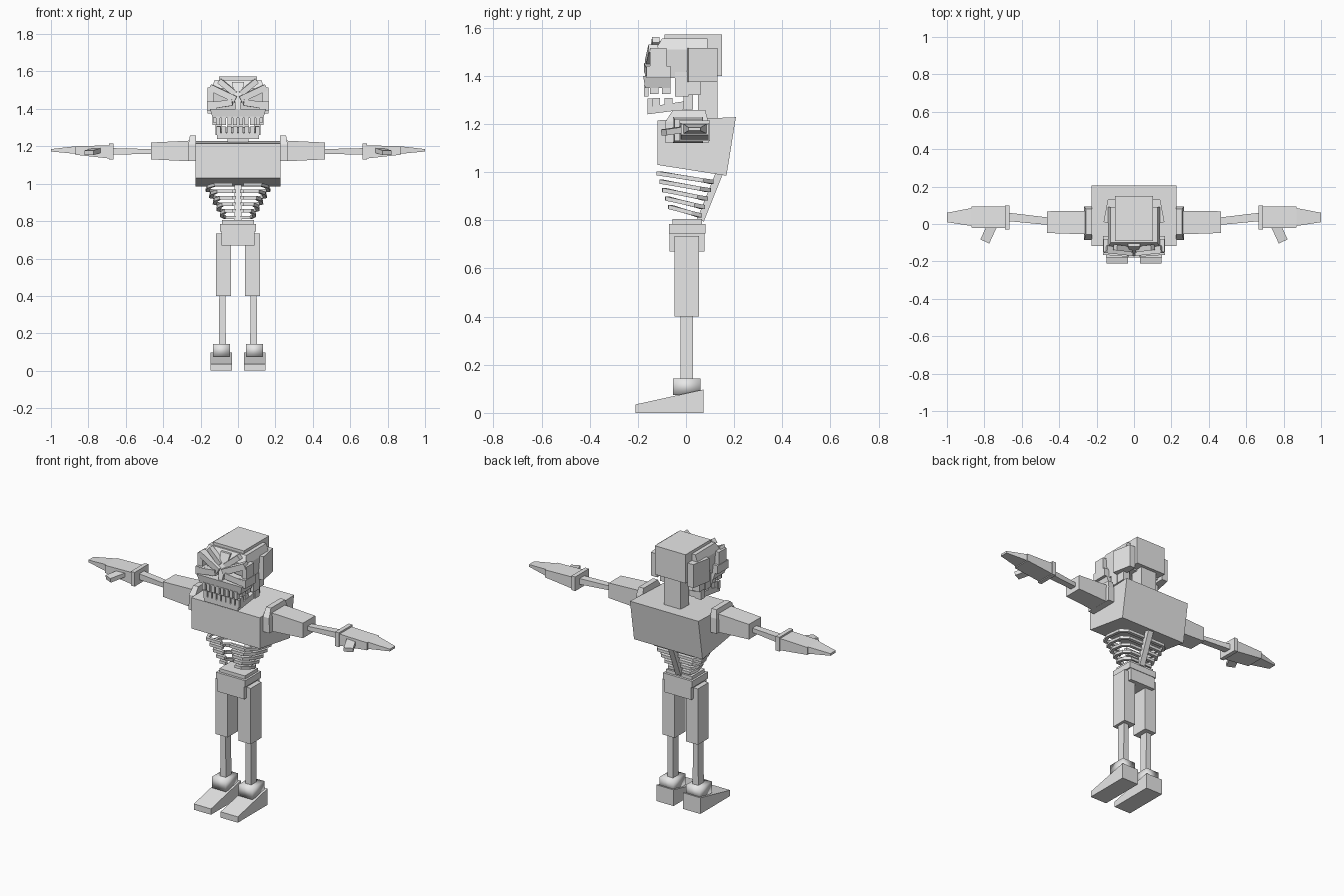
import bpy
import bmesh
from mathutils import Vector

cube = bpy.data.objects.get("Cube")
if cube:
    bpy.data.objects.remove(cube, do_unlink=True)

GREY = (0.8, 0.8, 0.8, 1)
bone = bpy.data.materials.new("bone_grey")
bone.use_nodes = True
bone.diffuse_color = GREY
bone.node_tree.nodes["Principled BSDF"].inputs["Base Color"].default_value = GREY


def loft(name, rings, mirror=False, smooth=False):
    """Skin matching rings of points and cap both ends; optionally make a left and right copy."""
    for prefix, side in ((("left_", 1), ("right_", -1)) if mirror else (("", 1),)):
        bm = bmesh.new()
        loops = [[bm.verts.new((p[0] * side, p[1], p[2])) for p in ring] for ring in rings]
        count = len(loops[0])
        for a, b in zip(loops, loops[1:]):
            for i in range(count):
                j = (i + 1) % count
                bm.faces.new((a[i], a[j], b[j], b[i]))
        bm.faces.new(loops[0])
        bm.faces.new(loops[-1])
        bmesh.ops.recalc_face_normals(bm, faces=bm.faces)
        for face in bm.faces:
            face.smooth = smooth
        mesh = bpy.data.meshes.new(prefix + name)
        bm.to_mesh(mesh)
        bm.free()
        mesh.materials.append(bone)
        obj = bpy.data.objects.new(prefix + name, mesh)
        bpy.context.collection.objects.link(obj)


def flat(z, x0, x1, y0, y1):
    return [(x0, y0, z), (x1, y0, z), (x1, y1, z), (x0, y1, z)]


def upright(x, y0, y1, z0, z1):
    return [(x, y0, z0), (x, y1, z0), (x, y1, z1), (x, y0, z1)]


def box(name, x0, x1, y0, y1, z0, z1, mirror=False, smooth=False):
    loft(name, [flat(z0, x0, x1, y0, y1), flat(z1, x0, x1, y0, y1)], mirror, smooth)


def prism(name, profile, x0, x1, mirror=False):
    """Extrude a side profile of (y, z) points across x."""
    loft(name, [[(x, y, z) for y, z in profile] for x in (x0, x1)], mirror)


def bar(name, path, width, height, mirror=False):
    """Sweep a rectangle along a path."""
    pts = [Vector(p) for p in path]
    rings = []
    for i, p in enumerate(pts):
        t = (pts[min(i + 1, len(pts) - 1)] - pts[max(i - 1, 0)]).normalized()
        across = Vector((-t.y, t.x, 0)).normalized()
        up = t.cross(across) * height / 2
        across = across * width / 2
        rings.append([p + across + up, p - across + up, p - across - up, p + across - up])
    loft(name, rings, mirror)


# Legs and feet
prism("foot", [(-.21, 0), (.073, 0), (.073, .097), (-.21, .035)], .032, .146, True)
box("ankle", .043, .133, -.055, .06, .075, .143, True, True)
loft("shin", [flat(.13, .065, .103, -.022, .03), flat(.41, .067, .1, -.022, .03)], True)
box("thigh", .037, .117, -.047, .055, .4, .735, True)

# Pelvis
box("pelvis", -.088, .088, -.068, .077, .67, .75)
loft("pelvis_rim", [flat(z, -w, w, -d, d + .01) for z, w, d in
                    ((.745, .097, .07), (.785, .097, .07), (.785, .085, .056), (.805, .085, .056))])

# Chest, spine and ribs
prism("chest", [(-.118, 1.03), (.168, .985), (.207, 1.228), (-.118, 1.215)], -.227, .227)
bar("spine", [(0, .14, 1), (0, .06, .8)], .036, .03)
for n in range(5):
    w, front, back = .163 - .019 * n, -.113 + .012 * n, .105 - .012 * n
    z = .96 - .035 * n
    drop = .035 / (back - front)
    plan = [(.01, back), (w * .8, back), (w, back - .035), (w * .95, front * .4),
            (w * .75, front), (.03, front)]
    bar(f"rib_{n + 1}", [(x, y, z + (back - y) * drop) for x, y in plan], .02, .017, True)

# Arms
loft("shoulder_plate", [flat(1.12, .225, .268, -.085, .093), flat(1.21, .225, .266, -.085, .093),
                        flat(1.257, .225, .257, -.055, .08)], True)
loft("upper_arm", [upright(.26, -.055, .07, 1.12, 1.23), upright(.465, -.048, .068, 1.13, 1.22)], True)
loft("forearm", [upright(.46, -.005, .035, 1.16, 1.185), upright(.67, .015, .06, 1.155, 1.19)], True)
box("wrist_plate", .665, .69, -.03, .1, 1.13, 1.215, True)
loft("hand", [upright(.69, -.022, .093, 1.135, 1.205), upright(.87, -.02, .093, 1.155, 1.2)], True)
loft("fingers", [upright(.87, -.01, .085, 1.16, 1.2), upright(1, .01, .06, 1.172, 1.185)], True)
bar("thumb", [(.75, .01, 1.18), (.797, -.092, 1.165)], .052, .025, True)

# Neck and skull
box("neck", -.055, .055, .05, .13, 1.21, 1.42)
box("cranium", -.102, .102, -.09, .15, 1.4, 1.572)
loft("skull", [flat(1.39, -.13, .13, -.11, .09), flat(1.51, -.14, .14, -.125, .09),
               flat(1.555, -.125, .125, -.1, .09)])
loft("temple", [[(.1, -.0, z), (.163, .01, z), (.14, .13, z), (.1, .13, z)] for z in (1.375, 1.515)], True)
box("jaw_mount", .085, .135, -.045, .01, 1.315, 1.415, True)
box("cheek_back", .085, .13, .005, .06, 1.32, 1.39, True)
box("jaw_hinge", .085, .12, -.01, .03, 1.26, 1.32, True)

# Face: side frames, slanted brows, cheekbones and nose
box("eye_frame", .13, .163, -.15, -.08, 1.43, 1.515, True)
bar("brow", [(.012, -.15, 1.45), (.15, -.135, 1.515)], .04, .035, True)
bar("upper_brow", [(.015, -.135, 1.48), (.1, -.125, 1.55)], .03, .03, True)
box("cheek_side", .115, .165, -.165, -.065, 1.39, 1.44, True)
bar("cheekbone", [(.03, -.155, 1.435), (.155, -.145, 1.415)], .04, .035, True)
loft("nose", [flat(1.4, -.012, .012, -.17, -.1), flat(1.46, -.02, .02, -.155, -.1),
              flat(1.545, -.032, .032, -.12, -.09)])

# Jaws
loft("upper_jaw", [flat(1.35, -.135, .135, -.17, -.065), flat(1.4, -.15, .15, -.178, -.065)])
prism("lower_jaw", [(-.16, 1.24), (.03, 1.265), (.03, 1.3), (-.16, 1.27)], -.112, .112)

# Teeth: a front row and two along each side
for n in range(4):
    x = .016 + n * .03
    box(f"upper_tooth_{n + 1}", x - .011, x + .011, -.175, -.155, 1.315, 1.36, True)
    box(f"lower_tooth_{n + 1}", x - .012, x + .012, -.16, -.14, 1.26, 1.305, True)
for n in range(2):
    y = -.135 + n * .05
    box(f"upper_side_tooth_{n + 1}", .105, .13, y - .015, y + .02, 1.325, 1.36, True)
    box(f"lower_side_tooth_{n + 1}", .09, .111, y - .005, y + .028, 1.265, 1.308, True)
